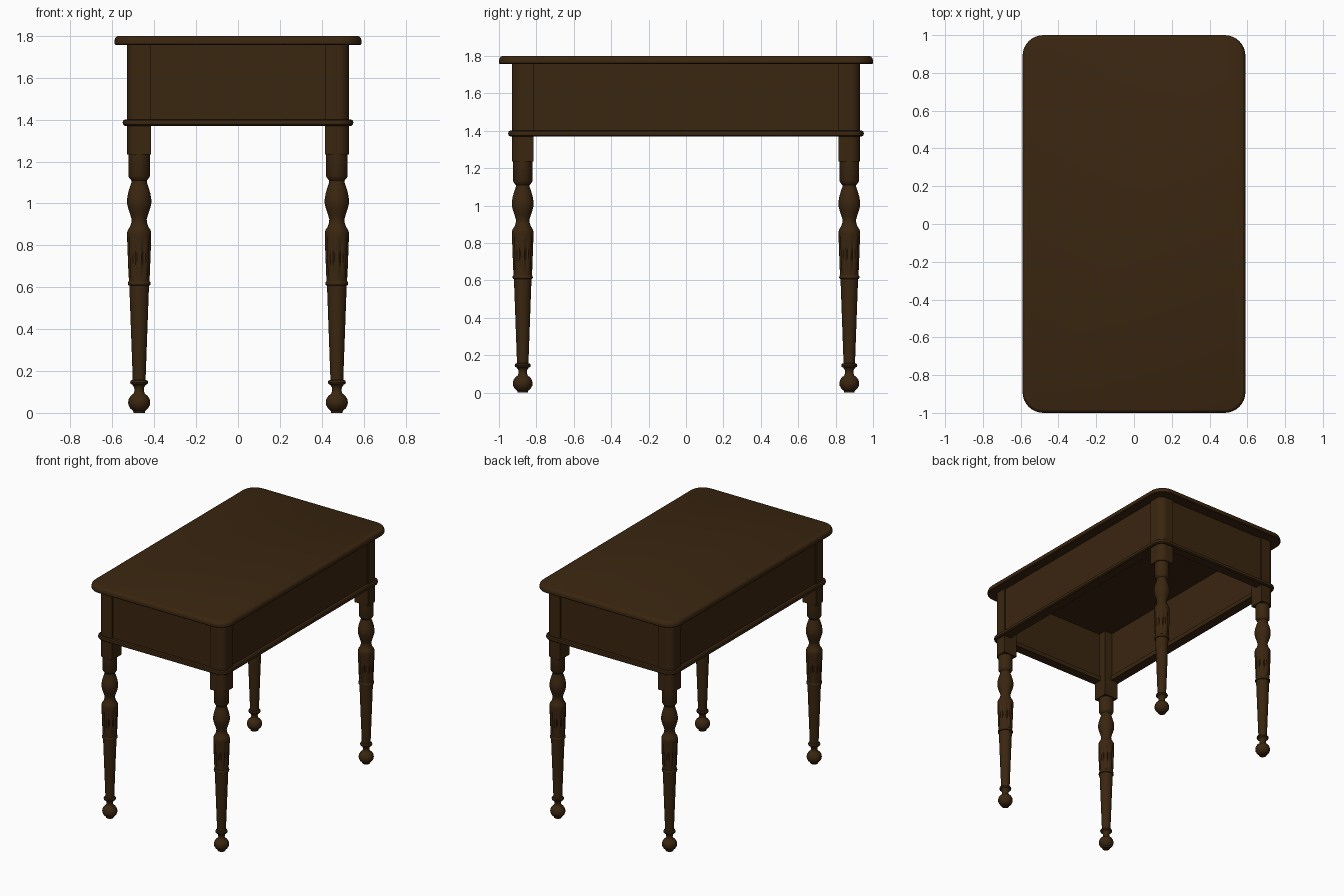
import bpy, bmesh, math

cube = bpy.data.objects.get("Cube")
if cube:
    bpy.data.objects.remove(cube, do_unlink=True)

wood = bpy.data.materials.new("dark walnut")
wood.use_nodes = True
COLOUR = (0.042, 0.019, 0.005, 1)
wood.diffuse_color = COLOUR
wood.node_tree.nodes["Principled BSDF"].inputs["Base Color"].default_value = COLOUR


def rounded_rect(hx, hy, r, steps=8):
    """Outline of a rounded rectangle centred on the origin."""
    pts = []
    for k, (sx, sy) in enumerate([(1, 1), (-1, 1), (-1, -1), (1, -1)]):
        for i in range(steps + 1):
            a = (k + i / steps) * math.pi / 2
            pts.append((sx * (hx - r) + r * math.cos(a), sy * (hy - r) + r * math.sin(a)))
    return pts


def skin(name, loops, ring=False, angle=35):
    """Bridge equal-length loops; cap the ends, or close into a ring."""
    bm = bmesh.new()
    rows = [[bm.verts.new(p) for p in loop] for loop in loops]
    n = len(rows[0])
    pairs = list(zip(rows, rows[1:])) + ([(rows[-1], rows[0])] if ring else [])
    for a, b in pairs:
        for i in range(n):
            j = (i + 1) % n
            bm.faces.new((a[i], a[j], b[j], b[i]))
    if not ring:
        bm.faces.new(rows[0])
        bm.faces.new(rows[-1])
    bmesh.ops.recalc_face_normals(bm, faces=bm.faces)
    mesh = bpy.data.meshes.new(name)
    bm.to_mesh(mesh)
    bm.free()
    mesh.materials.append(wood)
    obj = bpy.data.objects.new(name, mesh)
    bpy.context.collection.objects.link(obj)
    bpy.ops.object.select_all(action='DESELECT')
    obj.select_set(True)
    bpy.context.view_layer.objects.active = obj
    bpy.ops.object.shade_smooth_by_angle(angle=math.radians(angle))
    return obj


def rect_loops(hx, hy, r, profile):
    """Rounded rectangles grown by an offset at each height of the profile."""
    return [[(x, y, z) for x, y in rounded_rect(hx + o, hy + o, max(r + o, 0.005))]
            for o, z in profile]


def box(name, x0, x1, y0, y1, z0, z1):
    outline = [(x0, y0), (x1, y0), (x1, y1), (x0, y1)]
    return skin(name, [[(x, y, z) for x, y in outline] for z in (z0, z1)])


# Table top with a softened edge
skin("table_top", rect_loops(0.59, 1.0, 0.11, [
    (-0.005, 1.757), (0, 1.762), (0, 1.778), (-0.004, 1.79), (-0.01, 1.797), (-0.018, 1.8)]))

# Half-round moulding around the foot of the apron
skin("apron_moulding", rect_loops(0.53, 0.93, 0.05, [
    (-0.06, 1.37), (0.01, 1.37), (0.018, 1.376), (0.021, 1.386),
    (0.018, 1.396), (0.01, 1.402), (-0.06, 1.402)]), ring=True)

# Apron panels between the corner posts, open underneath
LX, LY, HALF = 0.472, 0.873, 0.057
for name, s in (("front", -1), ("back", 1)):
    box(name + "_apron", -0.42, 0.42, *sorted((s * 0.88, s * 0.918)), 1.38, 1.76)
for name, s in (("left", 1), ("right", -1)):
    box(name + "_apron", *sorted((s * 0.48, s * 0.518)), -0.82, 0.82, 1.38, 1.76)

# Turned leg profile as (radius, height)
LOWER = [(0.027, 0), (0.029, 0.01), (0.043, 0.022), (0.051, 0.037), (0.053, 0.05),
         (0.050, 0.066), (0.041, 0.081), (0.027, 0.092), (0.022, 0.105), (0.024, 0.122),
         (0.032, 0.134), (0.040, 0.138), (0.043, 0.146), (0.040, 0.154), (0.031, 0.158),
         (0.031, 0.17), (0.047, 0.608), (0.053, 0.61), (0.054, 0.617), (0.053, 0.625), (0.049, 0.63)]
FLUTED = [(0.049, 0.64), (0.051, 0.66), (0.054, 0.74), (0.057, 0.82), (0.057, 0.85)]
UPPER = [(0.057, 0.863), (0.053, 0.875), (0.043, 0.89), (0.037, 0.91), (0.036, 0.925),
         (0.042, 0.945), (0.052, 0.975), (0.058, 1.0), (0.058, 1.02), (0.053, 1.05),
         (0.044, 1.08), (0.037, 1.1), (0.037, 1.11), (0.047, 1.122), (0.051, 1.13), (0.051, 1.24)]
SIDES = 32


def turned_leg(name, cx, cy):
    loops = []
    for part in (LOWER, FLUTED, UPPER):
        for k, (r, z) in enumerate(part):
            # Carved grooves run down the fluted section
            cut = 0.007 if part is FLUTED and 0 < k < len(FLUTED) - 1 else 0
            ring = []
            for i in range(SIDES):
                a = 2 * math.pi * i / SIDES
                rr = r - (cut if i % 4 == 2 else 0)
                ring.append((cx + rr * math.cos(a), cy + rr * math.sin(a), z))
            loops.append(ring)
    skin(name, loops)


def corner_post(name, sx, sy):
    # Square post with its outer corner rounded
    r = 0.05
    outline = [(-HALF, -HALF), (HALF, -HALF)]
    for i in range(9):
        a = i * math.pi / 16
        outline.append((HALF - r + r * math.cos(a), HALF - r + r * math.sin(a)))
    outline.append((-HALF, HALF))
    skin(name, [[(sx * (LX + x), sy * (LY + y), z) for x, y in outline]
                for z in (1.235, 1.76)])


for depth, sy in (("front", -1), ("back", 1)):
    for side, sx in (("left", 1), ("right", -1)):
        turned_leg(f"{depth}_{side}_leg", sx * LX, sy * LY)
        corner_post(f"{depth}_{side}_post", sx, sy)
